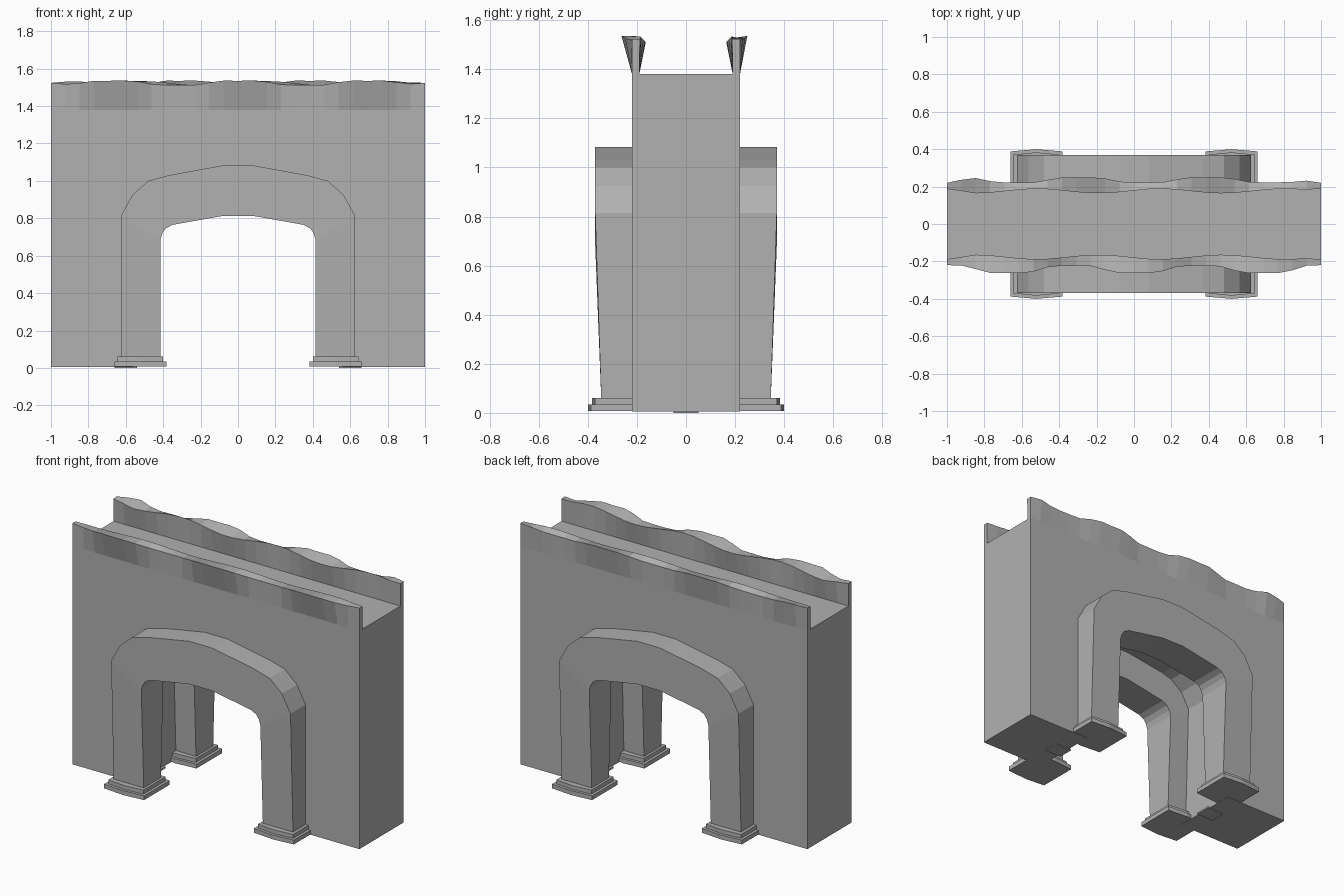
import bpy, bmesh, math

if "Cube" in bpy.data.objects:
    bpy.data.objects.remove(bpy.data.objects["Cube"])

stone = bpy.data.materials.new("stone_grey")
stone.diffuse_color = (.44, .44, .44, 1)
stone.use_nodes = True
stone.node_tree.nodes["Principled BSDF"].inputs["Base Color"].default_value = stone.diffuse_color


def make(name, verts, faces):
    me = bpy.data.meshes.new(name)
    me.from_pydata(verts, [], faces)
    bm = bmesh.new()
    bm.from_mesh(me)
    bmesh.ops.recalc_face_normals(bm, faces=bm.faces)
    bm.to_mesh(me)
    bm.free()
    me.materials.append(stone)
    ob = bpy.data.objects.new(name, me)
    bpy.context.collection.objects.link(ob)
    return ob


def loft(name, sections):
    """Skin matching closed cross-sections and cap both ends."""
    n = len(sections[0])
    verts = [v for s in sections for v in s]
    faces = [(i*n + j, i*n + (j+1) % n, (i+1)*n + (j+1) % n, (i+1)*n + j)
             for i in range(len(sections)-1) for j in range(n)]
    last = (len(sections)-1)*n
    faces += [tuple(range(n)), tuple(range(last, last+n))]
    return make(name, verts, faces)


def mirrored(half):
    """Left-right symmetric path from its right half, foot to crown."""
    return half + [(-x, z) for x, z in reversed(half)]


# Wall with arched passage, lofted as matched inner/outer strips
passage = mirrored([(.555, .005), (.555, .78), (.50, .88), (.42, .94), (.35, .96), (.08, 1.0)])
outline = mirrored([(1, .005), (1, .78), (1, .94), (1, 1.38), (.35, 1.38), (.08, 1.38)])
loft("bridge_wall", [[(a[0], -.22, a[1]), (b[0], -.22, b[1]), (b[0], .22, b[1]), (a[0], .22, a[1])]
                     for a, b in zip(passage, outline)])

# Thin footing pads just under the wall
for sx in (-1, 1):
    loft("footing_pad", [[(sx*(.60 + x), y, z) for x, y in ((-.06, -.05), (.06, -.05), (.06, .05), (-.06, .05))]
                         for z in (0, .01)])

# Projecting arch rings with legs that taper towards the foot
inner = mirrored([(.415, .05), (.415, .685), (.405, .72), (.385, .747), (.35, .765), (.08, .813)])
outer = mirrored([(.625, .05), (.625, .815), (.565, .925), (.48, 1.0), (.37, 1.03), (.08, 1.083)])


def face_y(z):
    return .37 - .025 * max(0, (.75 - z) / .7)


# Wave phases (x of a crest) per parapet: outer edge and inner edge
for side, label, crest_out, crest_in, amp in ((-1, "front", .01, -.19, .023),
                                              (1, "back", -.29, -.19, .016)):
    secs = []
    for a, b in zip(inner, outer):
        y0, y1 = side * (.52 - face_y(b[1])), side * face_y(b[1])
        secs.append([(a[0], y0, a[1]), (b[0], y0, b[1]), (b[0], y1, b[1]), (a[0], y1, a[1])])
    loft(label + "_arch_ring", secs)

    # Stepped, slightly bowed plinths
    for sx in (-1, 1):
        for tag, r, z0, z1 in (("lower", .139, .008, .035), ("upper", .122, .035, .06)):
            plan = [(-r, -r + .012), (0, -r), (r, -r + .012), (r, r - .012), (0, r), (-r, r - .012)]
            loft("%s_%s_plinth" % (label, tag),
                 [[(sx*.522 + x, side*.261 + y, z) for x, y in plan] for z in (z0, z1)])

    # Uneven parapet that flares outward in waves, coarser rubble-like steps
    count = 26
    secs = []
    for i in range(count + 1):
        x = -1 + 2*i/count
        end = min(1, (1 - abs(x)) / .14)
        w = math.cos(2*math.pi*(x - crest_out)/.68)
        v = math.cos(2*math.pi*(x - crest_in)/.66)
        ripple = .2 * math.cos(6*math.pi*(x - crest_out)/.68)
        yo = .22 + end * amp * max(0, 1 + w - ripple)
        yi = .188 - end * .012 * (1 + v)
        zo = 1.524 + end * (.014 * w - .015 * ripple)
        zi = 1.522 - end * .012 * v
        secs.append([(x, side*.19, 1.38), (x, side*.22, 1.38), (x, side*yo, zo), (x, side*yi, zi)])
    loft(label + "_parapet", secs)
